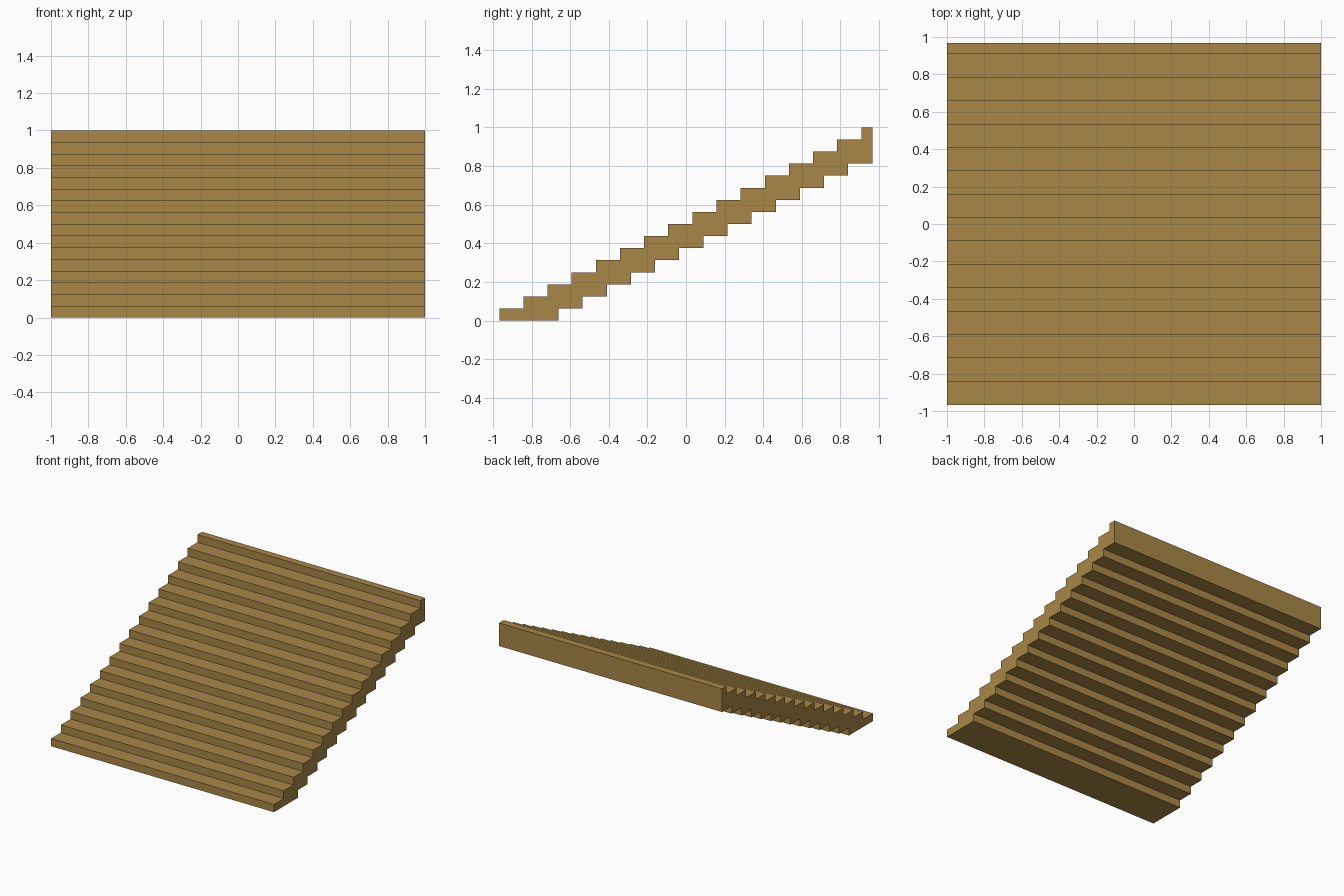
import bpy
import bmesh

cube = bpy.data.objects.get("Cube")
if cube:
    bpy.data.objects.remove(cube, do_unlink=True)

STEPS = 16
RISE = 1 / STEPS
RUN = 0.125
HALF_WIDTH = 1.0
FRONT, BACK = -0.967, 0.967
UNDER_START = -0.66   # where the flat foot ends and the soffit begins
UNDER_STEPS = 13

# Side profile (y, z): treads going up, then the stepped soffit coming down
profile = []
for i in range(STEPS):
    y = FRONT + i * RUN
    profile += [(y, i * RISE), (y, (i + 1) * RISE)]
profile.append((BACK, STEPS * RISE))
profile.append((BACK, UNDER_STEPS * RISE))
for i in reversed(range(UNDER_STEPS)):
    y = UNDER_START + i * RUN
    profile += [(y, (i + 1) * RISE), (y, i * RISE)]

# Extrude the profile across the width
bm = bmesh.new()
side = bm.faces.new([bm.verts.new((-HALF_WIDTH, y, z)) for y, z in profile])
result = bmesh.ops.extrude_face_region(bm, geom=[side], use_keep_orig=True)
moved = [v for v in result["geom"] if isinstance(v, bmesh.types.BMVert)]
bmesh.ops.translate(bm, verts=moved, vec=(2 * HALF_WIDTH, 0, 0))
bmesh.ops.recalc_face_normals(bm, faces=bm.faces)
mesh = bpy.data.meshes.new("staircase")
bm.to_mesh(mesh)
bm.free()

# Wood colour
wood = bpy.data.materials.new("golden brown wood")
wood.use_nodes = True
colour = (0.392, 0.242, 0.061, 1)
wood.diffuse_color = colour
for node in wood.node_tree.nodes:
    if node.type == 'BSDF_PRINCIPLED':
        node.inputs["Base Color"].default_value = colour
mesh.materials.append(wood)

stairs = bpy.data.objects.new("staircase", mesh)
bpy.context.collection.objects.link(stairs)
